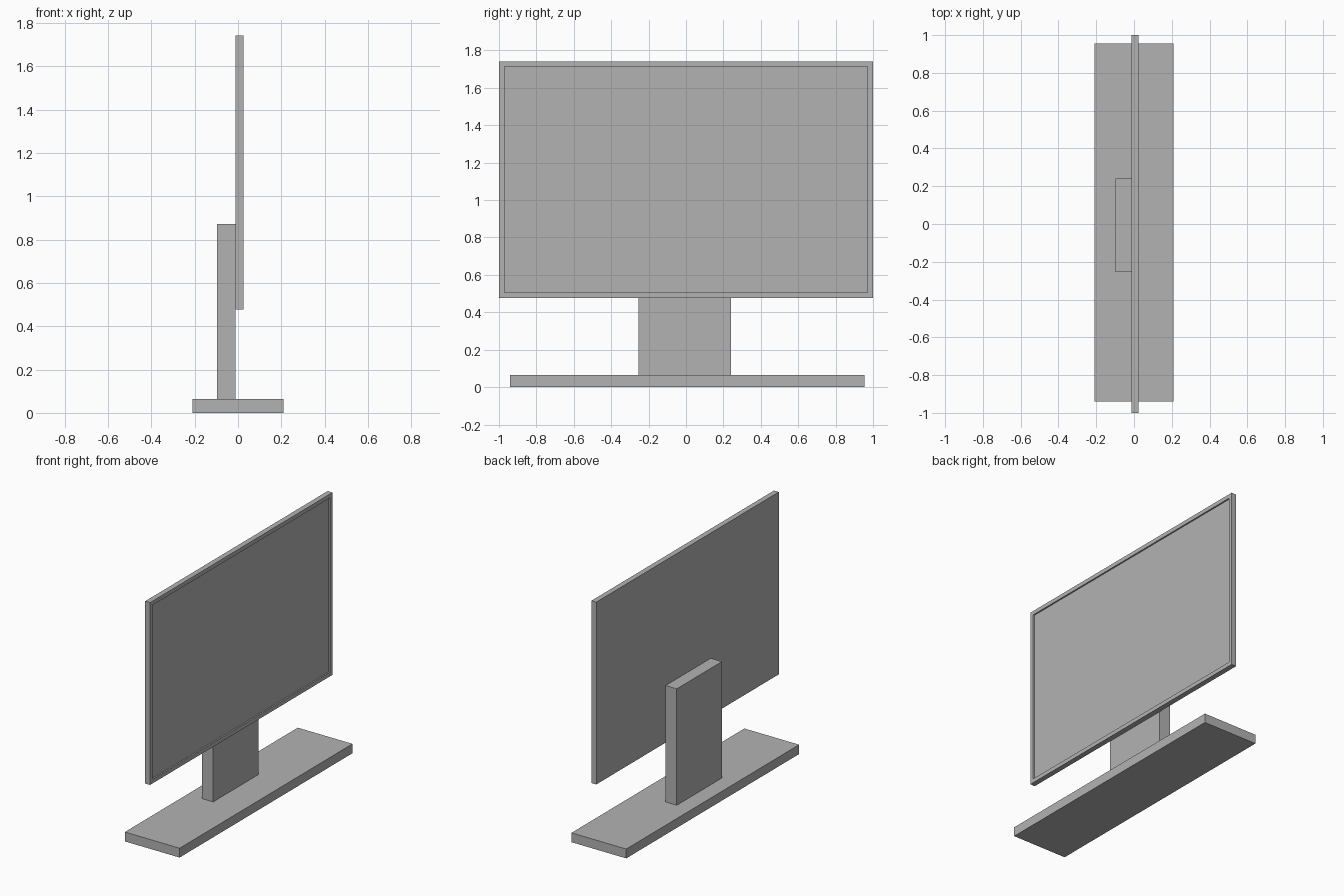
import bpy
import bmesh
from mathutils import Vector

cube = bpy.data.objects.get("Cube")
if cube:
    bpy.data.objects.remove(cube, do_unlink=True)

# Plain grey for every part
grey = bpy.data.materials.new("plain_grey")
grey.use_nodes = True
colour = (0.45, 0.45, 0.45, 1.0)
grey.diffuse_color = colour
grey.node_tree.nodes["Principled BSDF"].inputs["Base Color"].default_value = colour


def make_box(name, low, high, shape=None):
    """Box between two corners; shape may edit its mesh before it is stored."""
    low, high = Vector(low), Vector(high)
    bm = bmesh.new()
    bmesh.ops.create_cube(bm, size=1)
    bmesh.ops.scale(bm, vec=high - low, verts=bm.verts)
    bmesh.ops.translate(bm, vec=(low + high) / 2, verts=bm.verts)
    if shape:
        shape(bm)
    mesh = bpy.data.meshes.new(name)
    bm.to_mesh(mesh)
    bm.free()
    mesh.materials.append(grey)
    obj = bpy.data.objects.new(name, mesh)
    bpy.context.collection.objects.link(obj)
    return obj


def recess_screen(bm, border=0.04, depth=0.01):
    """Inset the +x face and push it in, leaving a raised bezel."""
    bm.normal_update()
    face = max(bm.faces, key=lambda f: f.normal.x)
    bmesh.ops.inset_region(bm, faces=[face], thickness=border)
    # A second ring gives the recess square walls
    bmesh.ops.inset_region(bm, faces=[face], thickness=0.0)
    bmesh.ops.translate(bm, vec=(-depth, 0, 0), verts=face.verts)


# Base plate, upright stand and the display panel with its recessed screen
make_box("base", (-0.21, -0.94, 0), (0.21, 0.955, 0.065))
make_box("stand", (-0.097, -0.255, 0.065), (-0.012, 0.24, 0.873))
make_box("display_panel", (-0.012, -1, 0.477), (0.025, 1, 1.742), recess_screen)
